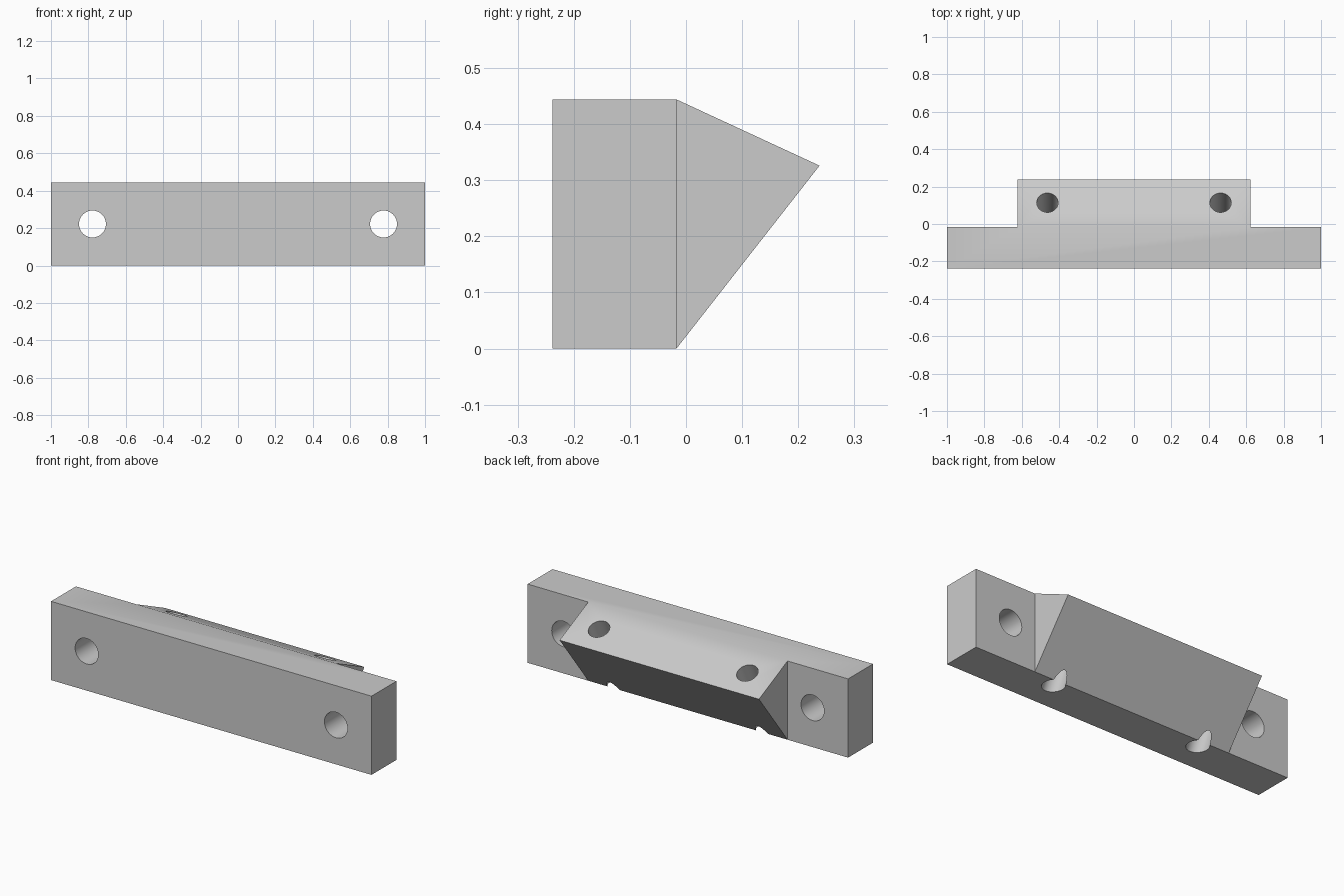
import bpy, bmesh, math
from mathutils import Vector

cube = bpy.data.objects.get("Cube")
if cube:
    bpy.data.objects.remove(cube)

grey = bpy.data.materials.new("light_grey")
grey.use_nodes = True
colour = (0.6, 0.6, 0.6, 1)
grey.diffuse_color = colour
grey.node_tree.nodes["Principled BSDF"].inputs["Base Color"].default_value = colour

FRONT, BACK, HEIGHT = -0.238, -0.017, 0.444
RIDGE_Y, RIDGE_Z, HALF_WEDGE = 0.238, 0.326, 0.622

# Rectangular bar, split where the wedge ends
bm = bmesh.new()
bmesh.ops.create_cube(bm, size=1)
for v in bm.verts:
    v.co = Vector((v.co.x * 2,
                   v.co.y * (BACK - FRONT) + (BACK + FRONT) / 2,
                   (v.co.z + 0.5) * HEIGHT))
for x in (-HALF_WEDGE, HALF_WEDGE):
    bmesh.ops.bisect_plane(bm, geom=bm.verts[:] + bm.edges[:] + bm.faces[:],
                           plane_co=(x, 0, 0), plane_no=(1, 0, 0))

# Wedge: pull the middle of the back face out to a ridge
bm.normal_update()
middle = [f for f in bm.faces
          if f.normal.y > 0.9 and abs(f.calc_center_median().x) < 0.1]
grown = bmesh.ops.extrude_face_region(bm, geom=middle)["geom"]
if middle[0].is_valid:
    bmesh.ops.delete(bm, geom=middle, context='FACES_ONLY')
for v in grown:
    if isinstance(v, bmesh.types.BMVert):
        v.co.y, v.co.z = RIDGE_Y, RIDGE_Z
bmesh.ops.remove_doubles(bm, verts=bm.verts[:], dist=0.001)
bmesh.ops.dissolve_limit(bm, angle_limit=0.01, verts=bm.verts[:], edges=bm.edges[:])
bmesh.ops.recalc_face_normals(bm, faces=bm.faces[:])

mesh = bpy.data.meshes.new("wedge_bar")
bm.to_mesh(mesh)
bm.free()
bar = bpy.data.objects.new("wedge_bar", mesh)
bpy.context.collection.objects.link(bar)
mesh.materials.append(grey)


def drill(centre, direction, radius):
    """Cut a round hole right through the bar."""
    bpy.ops.mesh.primitive_cylinder_add(
        vertices=48, radius=radius, depth=2, location=centre,
        rotation=Vector(direction).to_track_quat('Z', 'Y').to_euler())
    cutter = bpy.context.object
    cutter.name = "hole_cutter"
    cutter.hide_render = True
    cutter.data.materials.append(grey)
    cut = bar.modifiers.new("hole", 'BOOLEAN')
    cut.operation, cut.solver, cut.object = 'DIFFERENCE', 'EXACT', cutter
    bpy.ops.object.select_all(action='DESELECT')
    bar.select_set(True)
    bpy.context.view_layer.objects.active = bar
    bpy.ops.object.modifier_apply(modifier=cut.name)
    bpy.data.objects.remove(cutter)


# Mounting holes through the bar, and slanted holes square to the wedge top
slope = (HEIGHT - RIDGE_Z) / (RIDGE_Y - BACK)
hole_y = 0.114
hole_z = HEIGHT - (hole_y - BACK) * slope
for side in (-1, 1):
    drill((side * 0.778, 0, HEIGHT / 2), (0, 1, 0), 0.072)
    drill((side * 0.463, hole_y, hole_z), (0, slope, 1), 0.057)

bpy.ops.object.shade_smooth_by_angle(angle=math.radians(30))
